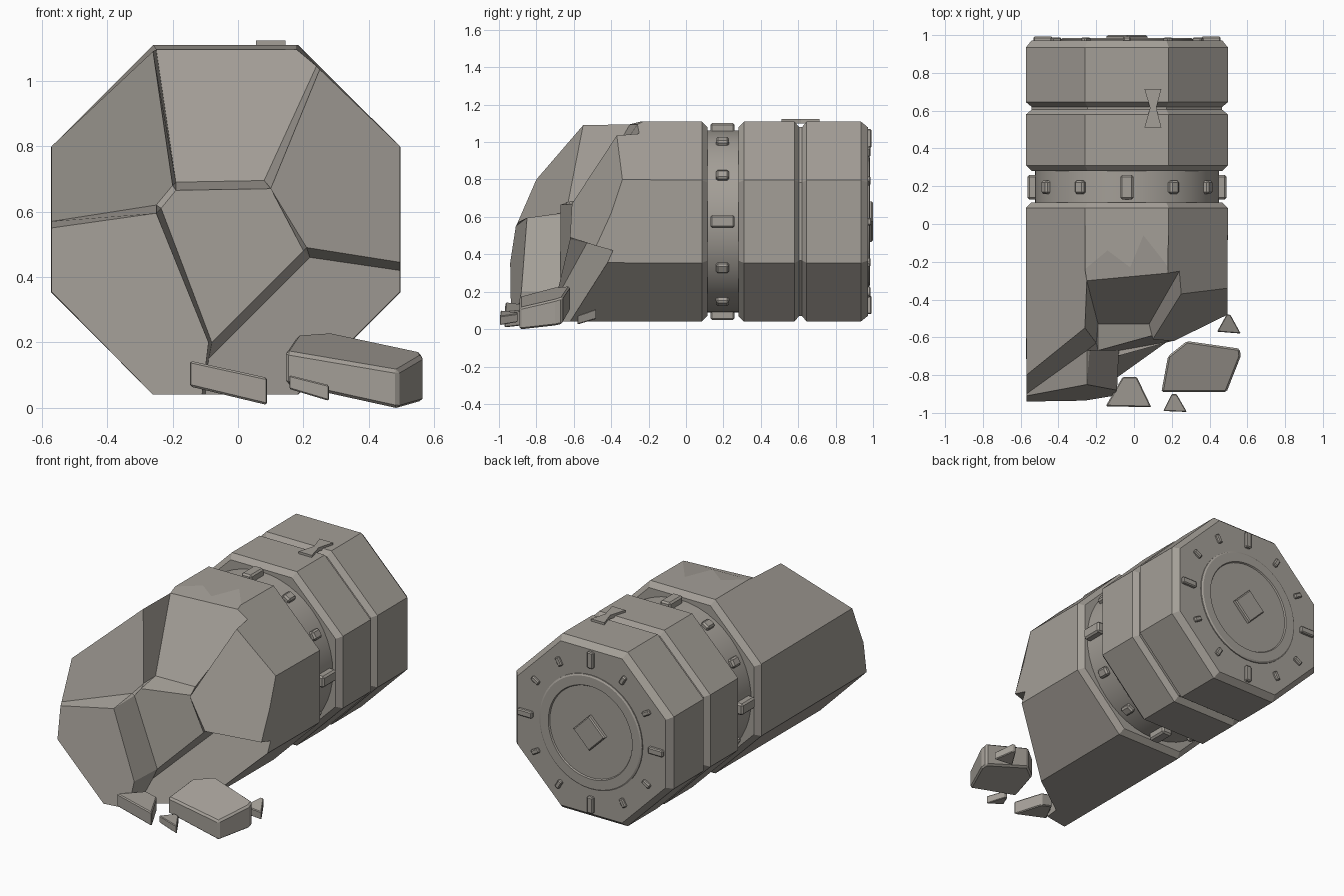
import bpy, bmesh, math
from mathutils import Matrix, Vector

if "Cube" in bpy.data.objects:
    bpy.data.objects.remove(bpy.data.objects["Cube"])

CX, CZ, R, K = -0.0375, 0.575, 0.5345, 0.221

stone = bpy.data.materials.new("warm grey stone")
stone.diffuse_color = (0.37, 0.345, 0.31, 1)
stone.use_nodes = True
stone.node_tree.nodes["Principled BSDF"].inputs["Base Color"].default_value = stone.diffuse_color


def finish(name, bm, bevel=0, smooth=False):
    bmesh.ops.recalc_face_normals(bm, faces=bm.faces)
    me = bpy.data.meshes.new(name)
    bm.to_mesh(me)
    bm.free()
    me.materials.append(stone)
    ob = bpy.data.objects.new(name, me)
    bpy.context.collection.objects.link(ob)
    if bevel:
        m = ob.modifiers.new("Bevel", 'BEVEL')
        m.width, m.segments = bevel, 1
    if smooth:
        bpy.ops.object.select_all(action='DESELECT')
        ob.select_set(True)
        bpy.context.view_layer.objects.active = ob
        bpy.ops.object.shade_smooth_by_angle(angle=math.radians(30))
    return ob


def octagon(bm, y, inset=0):
    """Ring of eight corners, from top left going clockwise seen from the front."""
    s = (R - inset) / R
    r, k = R * s, K * s
    pts = [(-k, r), (k, r), (r, k), (r, -k), (k, -r), (-k, -r), (-r, -k), (-r, k)]
    return [bm.verts.new((CX + x, y, CZ + z)) for x, z in pts]


def loft(bm, rings):
    for a, b in zip(rings, rings[1:]):
        for i in range(len(a)):
            j = (i + 1) % len(a)
            bm.faces.new((a[i], a[j], b[j], b[i]))


# Broken front drum: six fractured chunks (a-f), a chipped top edge (z), octagon ring (o)
P = {
    'a': [(-.26, -.55, 1.09), (-.57, -.80, .80), (-.57, -.90, .57),
          (-.25, -.67, .62), (-.20, -.63, .68)],
    'b': [(-.25, -.30, 1.095), (.18, -.26, 1.095), (.24, -.25, 1.045),
          (.08, -.53, .695), (-.19, -.53, .69)],
    'c': [(.25, -.37, 1.035), (.495, -.34, .80), (.495, -.40, .62),
          (.495, -.48, .445), (.21, -.62, .49), (.10, -.61, .67)],
    'd': [(.22, -.53, .46), (.495, -.39, .42), (.495, -.42, .355),
          (.18, -.62, .04), (-.10, -.82, .04), (-.09, -.70, .15)],
    'e': [(-.57, -.91, .55), (-.25, -.85, .595), (-.09, -.88, .20),
          (-.11, -.91, .04), (-.26, -.935, .04), (-.57, -.94, .355)],
    'f': [(-.235, -.67, .61), (-.19, -.67, .665), (.10, -.59, .67),
          (.20, -.62, .48), (-.08, -.67, .20)],
    'z': [(-.26, -.24, 1.11), (-.14, -.14, 1.11), (-.02, -.23, 1.11),
          (.05, -.06, 1.11), (.16, -.20, 1.11), (.18, -.23, 1.11)],
}
bm = bmesh.new()
V = {k + str(i + 1): bm.verts.new(p) for k, ps in P.items() for i, p in enumerate(ps)}
ring = octagon(bm, 0.085)
V.update({'o' + str(i + 1): v for i, v in enumerate(ring)})
faces = [' '.join(k + str(i + 1) for i in range(len(P[k]))) for k in 'abcdef']
# Steps between chunks
faces += ["a1 b1 b5 a5", "b3 c1 c6 b4", "a3 a4 e2 e1", "c4 c5 d1 d2", "b5 b4 f3 f2",
          "a5 a4 f1 f2", "c6 c5 f4 f3", "d1 d6 f5 f4", "e2 e3 f5 f1", "d6 d5 e4 e3",
          "a5 b5 f2", "b4 c6 f3", "a4 e2 f1", "c5 d1 f4", "d6 e3 f5"]
# Eight sides and the chip on top
faces += ["b1 z1 z2 z3 z4 z5 z6 b2", "z1 z2 z3 z4 z5 z6 o2 o1", "a2 a1 b1 z1 o1 o8",
          "z6 b2 b3 c1 c2 o3 o2", "c2 c3 c4 d2 d3 o4 o3", "d3 d4 o5 o4",
          "d4 d5 e4 e5 o6 o5", "e5 e6 o7 o6", "e6 e1 a3 a2 o8 o7"]
for f in faces:
    bm.faces.new([V[n] for n in f.split()])
rim = octagon(bm, 0.115, 0.03)
loft(bm, [ring, rim])
bm.faces.new(rim)
finish("broken_front_drum", bm)

# Rear drum with a groove and chamfered ends
bm = bmesh.new()
rings = [octagon(bm, y, i) for y, i in [(.28, .03), (.31, 0), (.58, 0), (.605, .03),
                                        (.62, .03), (.645, 0), (.935, 0), (.972, .03)]]
loft(bm, rings)
bm.faces.new(rings[0])
bm.faces.new(rings[-1])
finish("rear_drum", bm)


def disc(name, profile, n=48):
    """Turn a (radius, y) profile about the column axis."""
    bm = bmesh.new()
    rings = []
    for r, y in profile:
        rings.append([bm.verts.new((CX + r * math.cos(t * math.tau / n), y,
                                    CZ + r * math.sin(t * math.tau / n))) for t in range(n)])
    loft(bm, rings)
    bm.faces.new(rings[0])
    bm.faces.new(rings[-1])
    finish(name, bm, smooth=True)


disc("round_neck", [(.487, .10), (.487, .295)])
disc("end_ring", [(.35, .965), (.35, .978), (.34, .984), (.285, .984), (.28, .976)])


def block(name, angle, radius, y, size, bevel):
    """Box placed around the axis; size is (tangent, along y, radial)."""
    bm = bmesh.new()
    m = (Matrix.Translation((CX, y, CZ)) @ Matrix.Rotation(angle, 4, 'Y')
         @ Matrix.Translation((0, 0, radius)) @ Matrix.Diagonal((*size, 1)))
    bmesh.ops.create_cube(bm, size=1, matrix=m)
    finish(name, bm, bevel)


# Studs around the neck and marks around the rear end, larger on the four main directions
for i in range(12):
    t = i * math.tau / 12
    if i % 3 == 0:
        block("large_stud", t, .497, .195, (.07, .13, .06), .01)
        block("long_end_mark", t, .445, .977, (.04, .03, .10), .006)
    else:
        block("small_stud", t, .487, .195, (.055, .07, .05), .01)
        block("short_end_mark", t, .435, .975, (.03, .025, .055), .006)


def prism(name, outline, low, high, bevel=0):
    """Extrude an xy outline between two height functions."""
    bm = bmesh.new()
    a = [bm.verts.new((x, y, low(x, y))) for x, y in outline]
    b = [bm.verts.new((x, y, high(x, y))) for x, y in outline]
    loft(bm, [a, b])
    bm.faces.new(a)
    bm.faces.new(b)
    finish(name, bm, bevel)


# Diamond boss in the middle of the rear end
bm = bmesh.new()
d = [(0, .108), (.108, 0), (0, -.108), (-.108, 0)]
loops = [[bm.verts.new((CX + x * s, y, CZ + z * s)) for x, z in d]
         for y, s in [(.965, 1), (.993, 1), (1.0, .92)]]
loft(bm, loops)
bm.faces.new(loops[0])
bm.faces.new(loops[-1])
finish("diamond_boss", bm)

# Bow-tie clamp on top
prism("bow_tie_clamp", [(.055, .715), (.145, .715), (.118, .615), (.145, .51),
                        (.055, .51), (.085, .615)],
      lambda x, y: 1.10, lambda x, y: 1.123)

# Fallen rubble in front
prism("large_rubble", [(.145, -.89), (.18, -.70), (.28, -.62), (.56, -.66), (.565, -.70), (.49, -.89)],
      lambda x, y: .055 - .22 * (x - .35) + .2 * (y + .75),
      lambda x, y: .18 - .17 * (x - .35) + .3 * (y + .75), .01)
prism("medium_rubble", [(-.06, -.81), (.015, -.81), (.092, -.97), (-.15, -.965)],
      lambda x, y: .037 - .24 * (x + .03), lambda x, y: .118 - .22 * (x + .03), .006)
prism("small_rubble", [(.20, -.90), (.225, -.90), (.28, -.995), (.155, -.99)],
      lambda x, y: .04 - .3 * (x - .215), lambda x, y: .085 - .25 * (x - .215), .004)
prism("side_rubble", [(.49, -.48), (.51, -.48), (.565, -.58), (.44, -.57)],
      lambda x, y: .04 + .3 * (y + .53), lambda x, y: .09 + .35 * (y + .53), .004)
